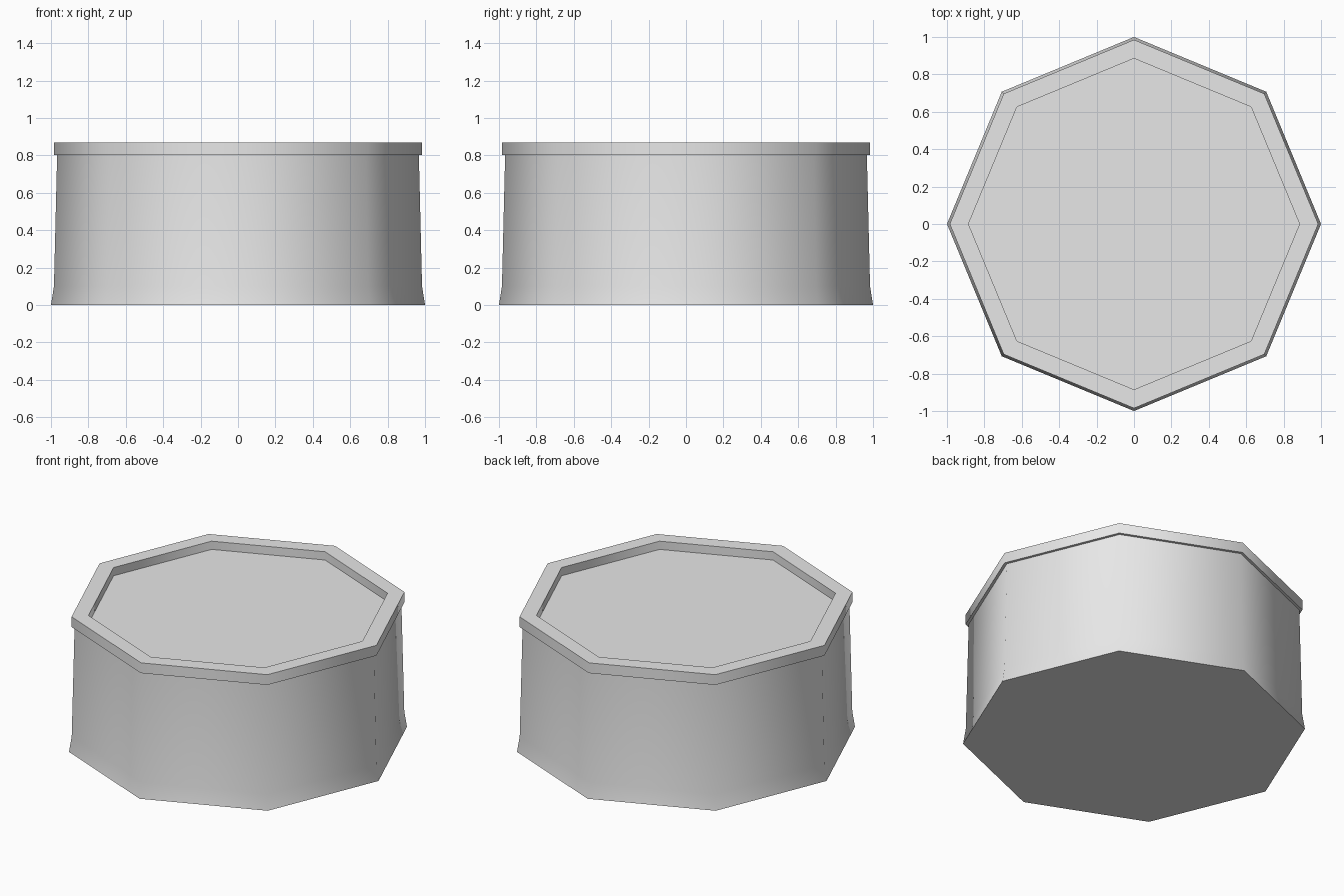
import bpy
import bmesh
from math import cos, sin, pi, radians

cube = bpy.data.objects.get("Cube")
if cube:
    bpy.data.objects.remove(cube, do_unlink=True)

SIDES = 8

grey = bpy.data.materials.new("light_grey")
grey.use_nodes = True
colour = (0.8, 0.8, 0.8, 1)
grey.diffuse_color = colour
grey.node_tree.nodes["Principled BSDF"].inputs["Base Color"].default_value = colour


def lathe(name, profile, cap):
    """Turn a (radius, height) profile into an octagonal shell, capping one end."""
    bm = bmesh.new()
    rings = []
    for r, z in profile:
        rings.append([bm.verts.new((r * cos(2 * pi * i / SIDES), r * sin(2 * pi * i / SIDES), z))
                      for i in range(SIDES)])
    for low, high in zip(rings, rings[1:]):
        for i in range(SIDES):
            j = (i + 1) % SIDES
            bm.faces.new((low[i], low[j], high[j], high[i]))
    bm.faces.new(rings[0][::-1] if cap == "bottom" else rings[-1])
    mesh = bpy.data.meshes.new(name)
    bm.to_mesh(mesh)
    bm.free()
    mesh.materials.append(grey)
    obj = bpy.data.objects.new(name, mesh)
    bpy.context.collection.objects.link(obj)
    # Round the shading around the octagon, keep the rim edges crisp
    bpy.ops.object.select_all(action="DESELECT")
    obj.select_set(True)
    bpy.context.view_layer.objects.active = obj
    bpy.ops.object.shade_smooth_by_angle(angle=radians(50))
    return obj


# Slightly tapered body with a flared foot and a flat underside
lathe("body", [(1, 0), (0.984, 0.1), (0.967, 0.802)], "bottom")

# Overhanging rim, dropping to the recessed top panel
lathe("rim_and_top_panel",
      [(0.967, 0.802), (0.985, 0.802), (0.985, 0.868), (0.885, 0.868), (0.885, 0.815)],
      "top")
